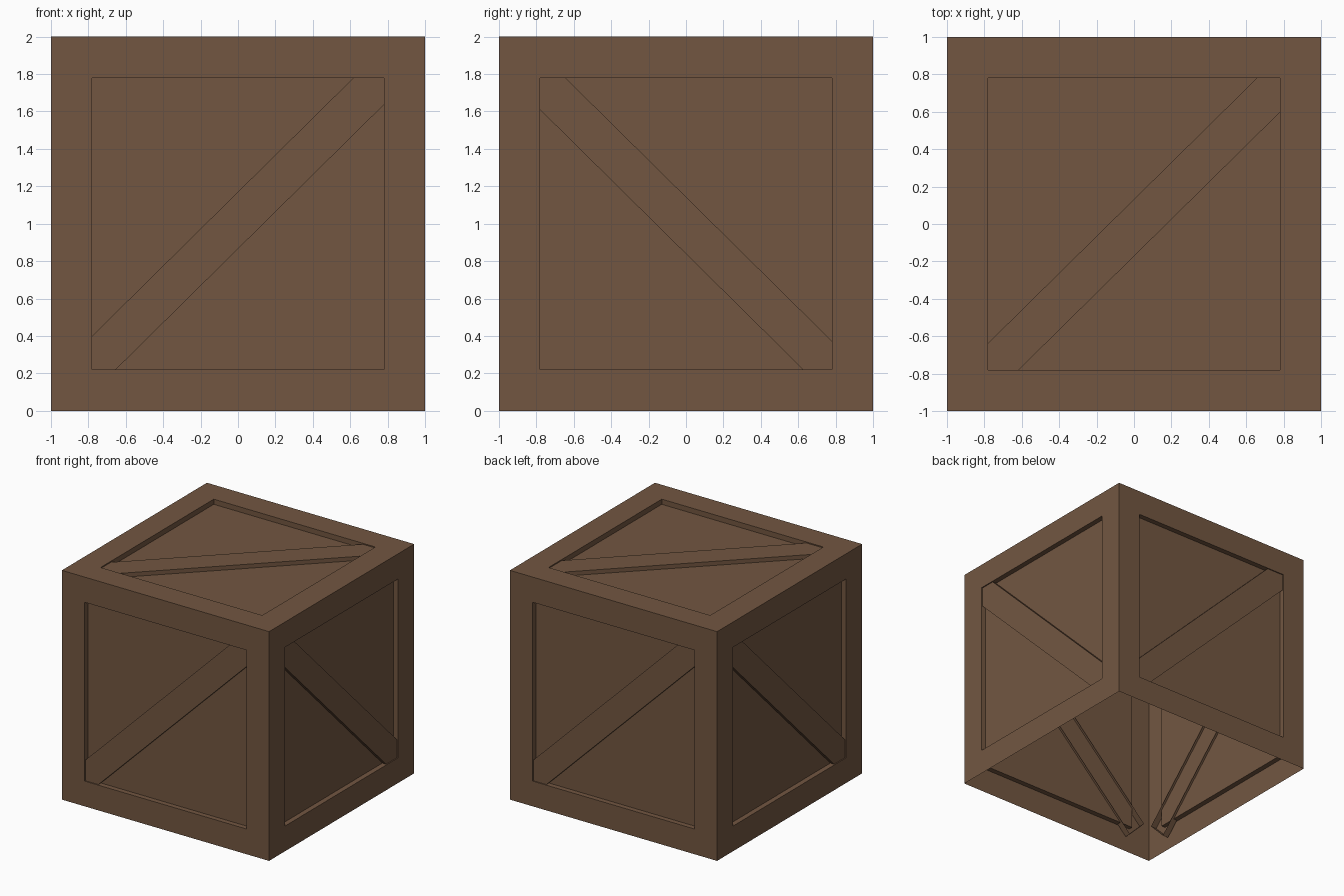
import bpy, bmesh, math
from mathutils import Matrix, Vector

if "Cube" in bpy.data.objects:
    bpy.data.objects.remove(bpy.data.objects["Cube"])

wood = bpy.data.materials.new("brown wood")
wood.diffuse_color = (0.17, 0.094, 0.053, 1)
wood.use_nodes = True
wood.node_tree.nodes["Principled BSDF"].inputs["Base Color"].default_value = wood.diffuse_color

OPENING = 0.78     # half size of the recessed panel
RECESS = 0.045     # panel depth below the frame


def finish(bm, name, matrix):
    me = bpy.data.meshes.new(name)
    bm.to_mesh(me)
    bm.free()
    me.transform(matrix)
    me.materials.append(wood)
    ob = bpy.data.objects.new(name, me)
    bpy.context.collection.objects.link(ob)


def framed_panel(name, matrix):
    """Flat border, recess walls and sunken panel, facing local +z."""
    bm = bmesh.new()
    rings = []
    for s, w in ((1, 0), (OPENING, 0), (OPENING, -RECESS)):
        rings.append([bm.verts.new((x * s, y * s, w))
                      for x, y in ((-1, -1), (1, -1), (1, 1), (-1, 1))])
    for a, b in zip(rings, rings[1:]):
        for i in range(4):
            j = (i + 1) % 4
            bm.faces.new((a[i], a[j], b[j], b[i]))
    bm.faces.new(rings[-1])
    finish(bm, name, matrix)


def brace(name, matrix, angle, offset):
    """Diagonal board, open at the back, its ends tucked behind the frame."""
    bm = bmesh.new()
    bmesh.ops.create_cube(bm, size=1)
    back = [f for f in bm.faces if f.normal.z < -0.5]
    bmesh.ops.delete(bm, geom=back, context='FACES_ONLY')
    top, bottom = -0.009, -0.065
    bmesh.ops.scale(bm, verts=bm.verts, vec=(2.3, 0.217, top - bottom))
    local = (Matrix.Translation((0, offset, (top + bottom) / 2))
             @ Matrix.Rotation(math.radians(angle), 4, 'Z'))
    finish(bm, name, matrix @ local)


# four upright sides, each turned from the front
for i, side in enumerate(("front", "right", "back", "left")):
    m = (Matrix.Translation((0, 0, 1))
         @ Matrix.Rotation(i * math.pi / 2, 4, 'Z')
         @ Matrix.Rotation(math.pi / 2, 4, 'X')
         @ Matrix.Translation((0, 0, 1)))
    framed_panel(side + "_panel", m)
    if i % 2 == 0:
        brace(side + "_brace", m, 44.65, 0.018)
    else:
        brace(side + "_brace", m, -44.65, -0.009)

# lid; the underside stays open
lid = Matrix.Translation((0, 0, 2))
framed_panel("top_panel", lid)
brace("top_brace", lid, 44.6, -0.02)
